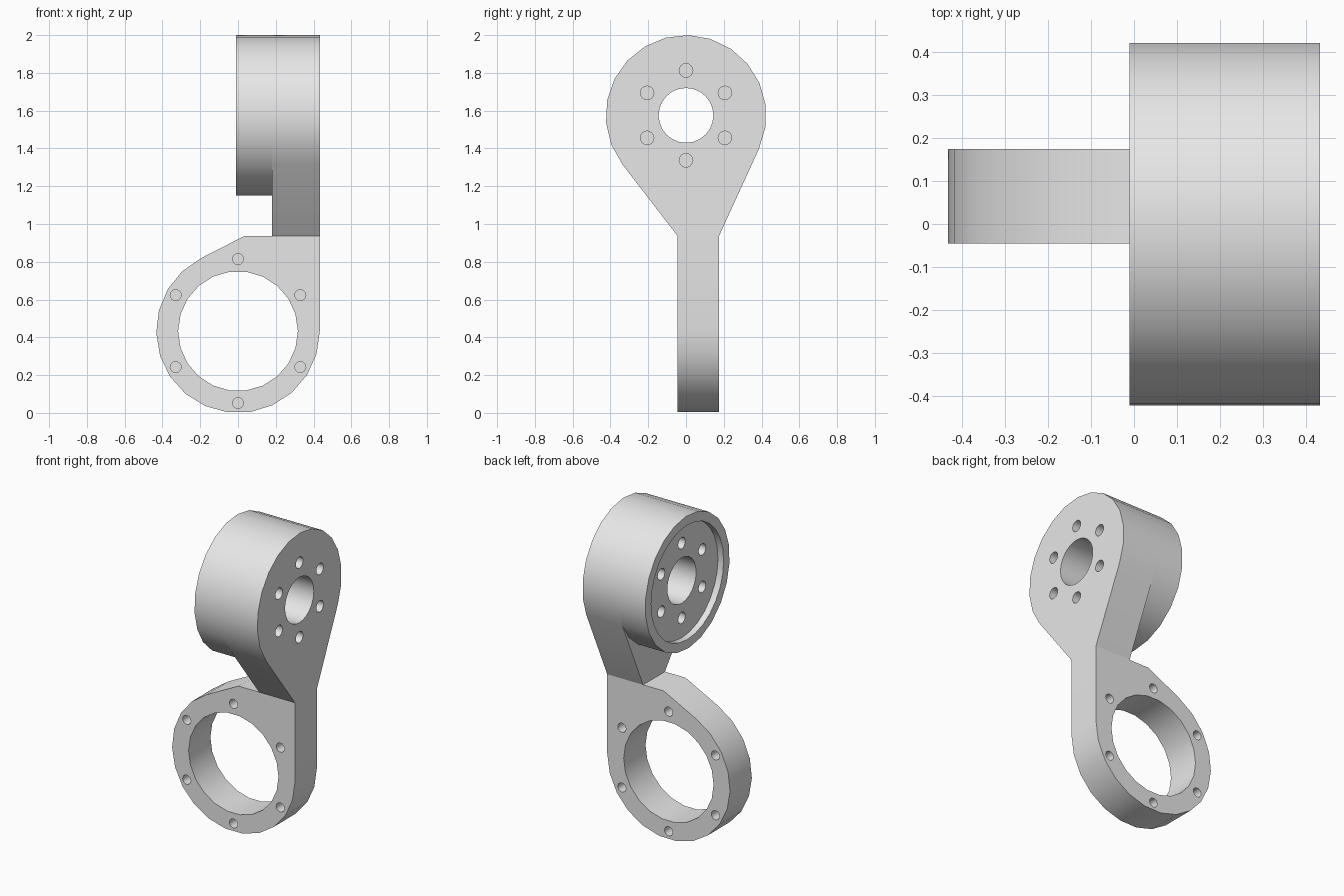
import bpy, bmesh
from math import sin, cos, atan2, acos, hypot, radians, pi
from mathutils import Matrix, Vector

old = bpy.data.objects.get("Cube")
if old:
    bpy.data.objects.remove(old, do_unlink=True)

grey = bpy.data.materials.new("light grey")
grey.use_nodes = True
grey.diffuse_color = (0.8, 0.8, 0.8, 1)
grey.node_tree.nodes["Principled BSDF"].inputs["Base Color"].default_value = (0.8, 0.8, 0.8, 1)


def arc(cu, cz, r, a0, a1, n):
    return [(cu + r * cos(a0 + (a1 - a0) * i / n), cz + r * sin(a0 + (a1 - a0) * i / n))
            for i in range(n + 1)]


def prism(name, outline, axis, lo, hi):
    """Extrude a (horizontal, z) outline along x or y."""
    bm = bmesh.new()
    place = (lambda u, z: (lo, u, z)) if axis == "x" else (lambda u, z: (u, lo, z))
    face = bm.faces.new([bm.verts.new(place(u, z)) for u, z in outline])
    new = bmesh.ops.extrude_face_region(bm, geom=[face])["geom"]
    shift = Vector((hi - lo, 0, 0)) if axis == "x" else Vector((0, hi - lo, 0))
    bmesh.ops.translate(bm, vec=shift, verts=[g for g in new if isinstance(g, bmesh.types.BMVert)])
    bmesh.ops.recalc_face_normals(bm, faces=bm.faces)
    mesh = bpy.data.meshes.new(name)
    bm.to_mesh(mesh)
    bm.free()
    mesh.materials.append(grey)
    ob = bpy.data.objects.new(name, mesh)
    bpy.context.collection.objects.link(ob)
    return ob


def disc(axis, cu, cz, r, lo, hi, n):
    return prism("cutter", arc(cu, cz, r, 0, 2 * pi, n)[:-1], axis, lo, hi)


def combine(ob, other, operation):
    """Apply a boolean and discard the helper."""
    mod = ob.modifiers.new("bool", "BOOLEAN")
    mod.operation, mod.solver, mod.object = operation, "EXACT", other
    bpy.context.view_layer.objects.active = ob
    bpy.ops.object.modifier_apply(modifier=mod.name)
    bpy.data.objects.remove(other, do_unlink=True)


def bolt_holes(ob, axis, cz, ring, r, spans):
    """Six blind holes on each given face."""
    for lo, hi in spans:
        for k in range(6):
            a = radians(90 + 60 * k)
            combine(ob, disc(axis, ring * cos(a), cz + ring * sin(a), r, lo, hi, 16), "DIFFERENCE")


def finish(ob):
    bpy.ops.object.select_all(action="DESELECT")
    ob.select_set(True)
    bpy.context.view_layer.objects.active = ob
    bpy.ops.object.shade_smooth_by_angle(angle=radians(30))


FRONT, BACK = -0.045, 0.175     # lower ring thickness along y
SIDE, STEP, RIM = 0.433, 0.18, -0.01   # upper housing along x
SHOULDER = 0.937

# Lower ring with square shoulder
R = 0.433
outline = arc(0, R, R, radians(116.5), 2 * pi, 15) + [(SIDE, SHOULDER), (0.035, SHOULDER)]
ring = prism("lower_ring", outline, "y", FRONT, BACK)
combine(ring, disc("y", 0, R, 0.317, -0.3, 0.4, 22), "DIFFERENCE")
bolt_holes(ring, "y", R, 0.381, 0.029, [(FRONT - 0.1, FRONT + 0.07), (BACK - 0.07, BACK + 0.1)])
finish(ring)

# Upper plate: round head with tangents running down to the shoulder
CZ, HR = 1.575, 0.425


def tangent(u, side):
    dz = SHOULDER - CZ
    return atan2(dz, u) + side * acos(HR / hypot(u, dz))


a0 = tangent(BACK, 1)
a1 = tangent(FRONT, -1) + 2 * pi
head = arc(0, CZ, HR, a0, a1, 15)
housing = prism("upper_housing", head + [(FRONT, SHOULDER), (BACK, SHOULDER)], "x", STEP, SIDE)

# Barrel behind the plate
lower = arc(0, CZ, HR, a1, a0 + 2 * pi, 7)[1:-1]
combine(housing, prism("barrel", head + lower, "x", RIM, STEP), "UNION")

# Shallow recess, shaft bore and bolt holes
FLOOR = RIM + 0.04
combine(housing, disc("x", 0, CZ, 0.365, RIM - 0.1, FLOOR, 28), "DIFFERENCE")
combine(housing, disc("x", 0, CZ, 0.145, -0.3, 0.7, 24), "DIFFERENCE")
bolt_holes(housing, "x", CZ, 0.238, 0.036, [(FLOOR - 0.1, FLOOR + 0.1), (SIDE - 0.1, SIDE + 0.1)])
finish(housing)
